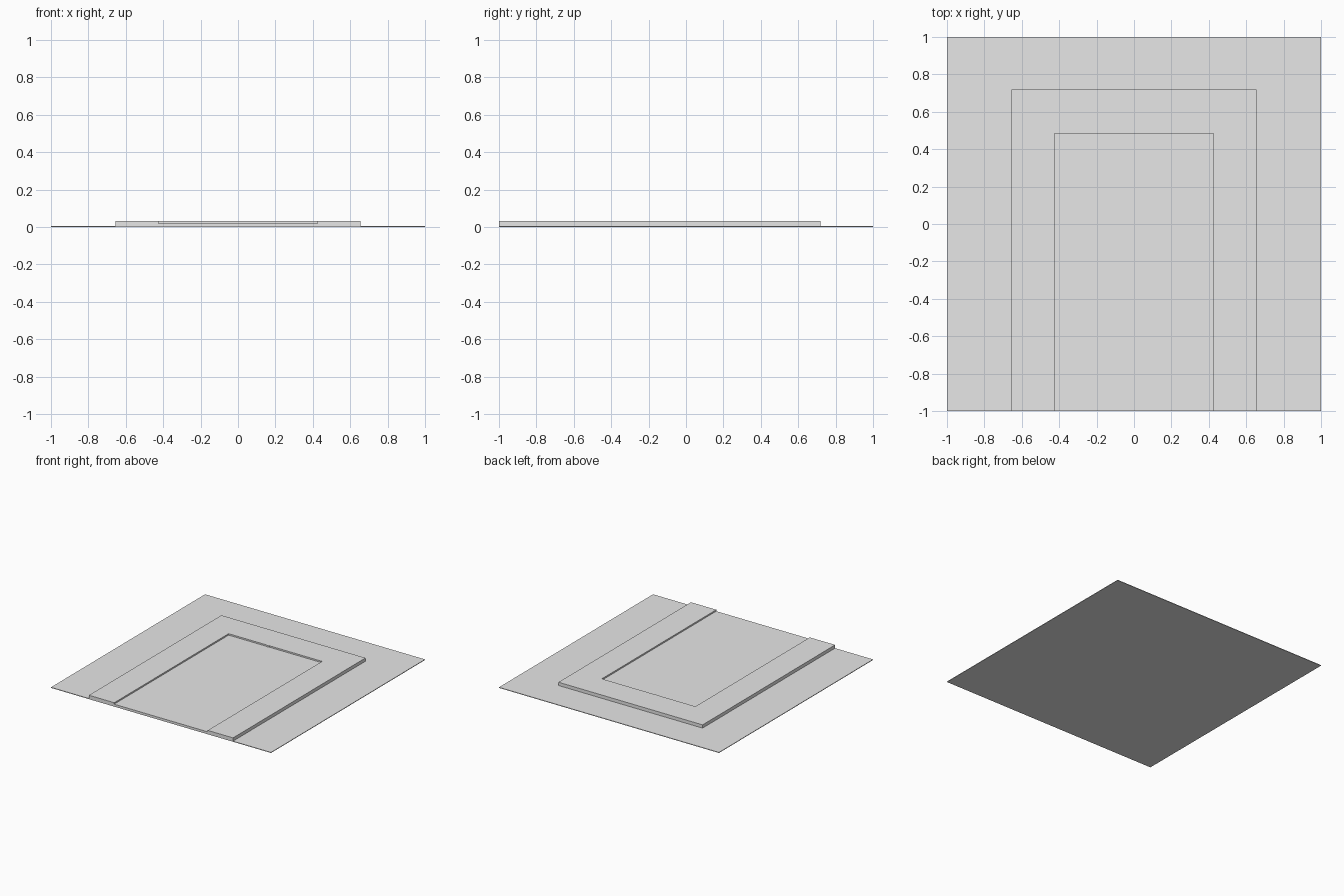
import bpy
import bmesh

cube = bpy.data.objects.get("Cube")
if cube:
    bpy.data.objects.remove(cube, do_unlink=True)

# Single light grey finish
grey = bpy.data.materials.new("light_grey")
grey.use_nodes = True
colour = (0.8, 0.8, 0.8, 1)
grey.diffuse_color = colour
grey.node_tree.nodes["Principled BSDF"].inputs["Base Color"].default_value = colour


def extrude_outline(name, outline, bottom, top):
    """Closed flat-faced solid from a plan outline."""
    bm = bmesh.new()
    face = bm.faces.new([bm.verts.new((x, y, bottom)) for x, y in outline])
    result = bmesh.ops.extrude_face_region(bm, geom=[face])
    verts = [v for v in result["geom"] if isinstance(v, bmesh.types.BMVert)]
    bmesh.ops.translate(bm, verts=verts, vec=(0, 0, top - bottom))
    bmesh.ops.recalc_face_normals(bm, faces=bm.faces)
    mesh = bpy.data.meshes.new(name)
    bm.to_mesh(mesh)
    bm.free()
    mesh.materials.append(grey)
    obj = bpy.data.objects.new(name, mesh)
    bpy.context.collection.objects.link(obj)
    return obj


def rectangle(x0, x1, y0, y1):
    return [(x0, y0), (x1, y0), (x1, y1), (x0, y1)]


FRONT = -1.0
OUTER_X, OUTER_Y = 0.655, 0.72
INNER_X, INNER_Y = 0.425, 0.485
SHEET_TOP, PANEL_TOP, FRAME_TOP = 0.005, 0.02, 0.032

# Thin sheet under everything
extrude_outline("base_sheet", rectangle(-1, 1, FRONT, 1), 0, SHEET_TOP)

# U-shaped raised border, open at the front
right_half = [(INNER_X, INNER_Y), (INNER_X, FRONT), (OUTER_X, FRONT), (OUTER_X, OUTER_Y)]
left_half = [(-x, y) for x, y in reversed(right_half)]
extrude_outline("raised_border", right_half + left_half, SHEET_TOP, FRAME_TOP)

# Recessed panel inside the border
extrude_outline("recessed_panel", rectangle(-INNER_X, INNER_X, FRONT, INNER_Y),
                SHEET_TOP, PANEL_TOP)

# Tiny tab on the rear inner edge
extrude_outline("edge_tab", rectangle(-0.085, -0.055, INNER_Y - 0.003, INNER_Y),
                PANEL_TOP, FRAME_TOP)
